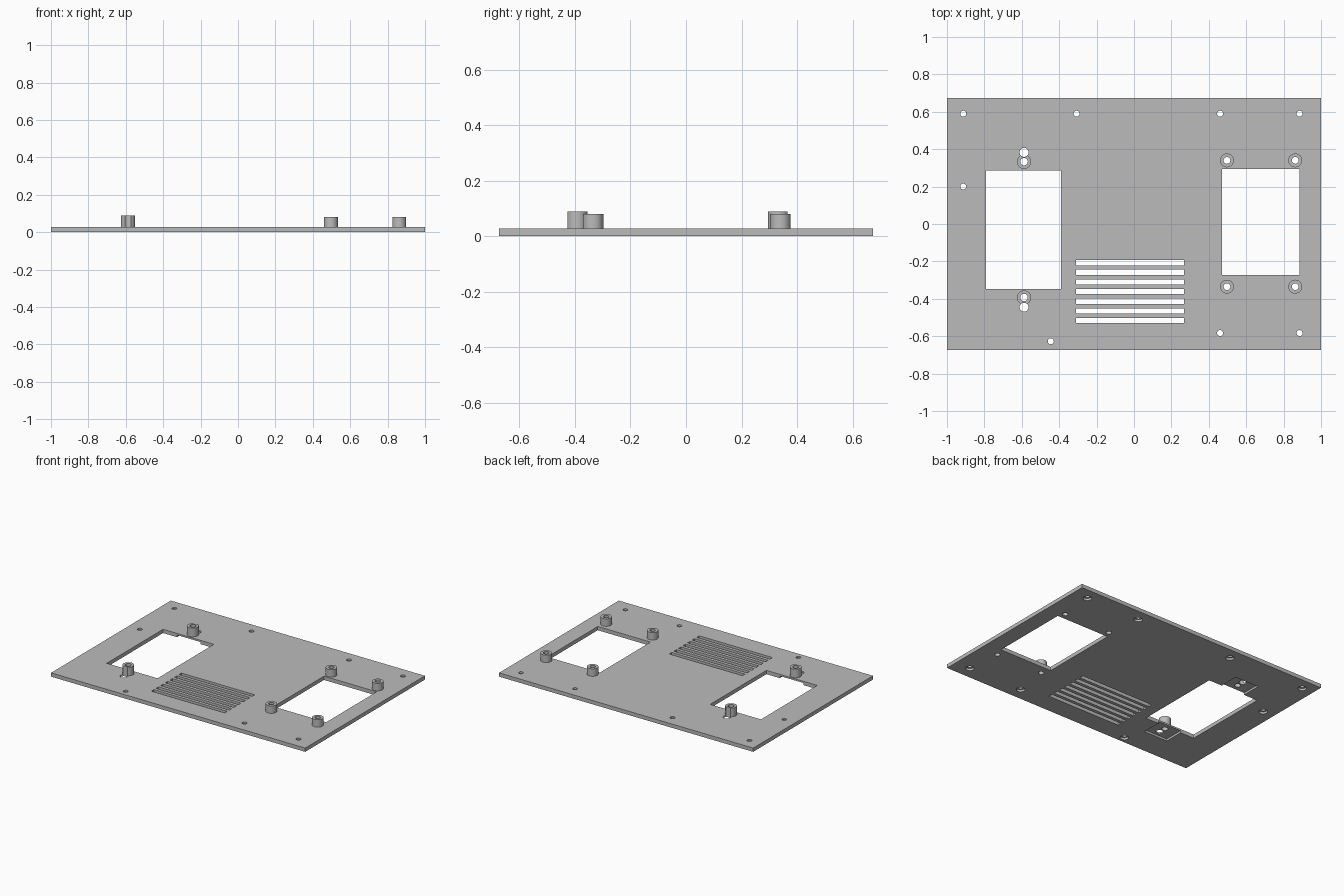
import bpy, bmesh
from mathutils import Matrix

if "Cube" in bpy.data.objects:
    bpy.data.objects.remove(bpy.data.objects["Cube"], do_unlink=True)

HALF_Y = 0.673
THICK = 0.027
RECESS = 0.015
FAN_X = -0.588

grey = bpy.data.materials.new("plain grey")
grey.use_nodes = True
colour = (0.5, 0.5, 0.5, 1)
grey.diffuse_color = colour
grey.node_tree.nodes["Principled BSDF"].inputs["Base Color"].default_value = colour


def add_box(bm, x0, x1, y0, y1, z0, z1):
    m = Matrix.Translation(((x0 + x1) / 2, (y0 + y1) / 2, (z0 + z1) / 2))
    m = m @ Matrix.Diagonal((x1 - x0, y1 - y0, z1 - z0, 1))
    bmesh.ops.create_cube(bm, size=1, matrix=m)


def add_cylinder(bm, x, y, r, z0, z1):
    bmesh.ops.create_cone(bm, cap_ends=True, segments=32, radius1=r, radius2=r,
                          depth=z1 - z0, matrix=Matrix.Translation((x, y, (z0 + z1) / 2)))


def make_object(name, bm):
    mesh = bpy.data.meshes.new(name)
    bm.to_mesh(mesh)
    bm.free()
    mesh.materials.append(grey)
    obj = bpy.data.objects.new(name, mesh)
    bpy.context.scene.collection.objects.link(obj)
    return obj


def cut(obj, cutter):
    bpy.context.view_layer.objects.active = obj
    mod = obj.modifiers.new("cut", 'BOOLEAN')
    mod.operation = 'DIFFERENCE'
    mod.solver = 'EXACT'
    mod.object = cutter
    bpy.ops.object.modifier_apply(modifier=mod.name)


# Post positions: name, x, y, outer radius, bore radius, top
posts = [("left_" + end + side + "_post", x, y, 0.037, 0.018, 0.08)
         for side, x in (("inner", 0.497), ("outer", 0.862))
         for end, y in (("front_", -0.335), ("back_", 0.34))]
posts += [("right_front_post", FAN_X, -0.393, 0.038, 0.02, 0.088),
          ("right_back_post", FAN_X, 0.333, 0.038, 0.02, 0.088)]

# Mounting holes around the edge
holes = [(x, 0.59) for x in (-0.913, -0.307, 0.46, 0.885)]
holes += [(x, -0.583) for x in (0.46, 0.885)]
holes += [(-0.913, 0.2), (-0.445, -0.627)]

# Through cutters: post bores and the relief holes beside the right posts
bm = bmesh.new()
for name, x, y, r, bore, top in posts:
    add_cylinder(bm, x, y, bore, -0.1, 0.2)
for y in (-0.445, 0.383):
    add_cylinder(bm, FAN_X, y, 0.024, -0.1, 0.2)
bores = make_object("bore_cutter", bm)

# Windows, vent slots and mounting holes
bm = bmesh.new()
add_box(bm, -0.79, -0.39, -0.347, 0.286, -0.1, 0.1)
add_box(bm, 0.47, 0.885, -0.272, 0.295, -0.1, 0.1)
for i in range(7):
    y = -0.207 - i * 0.0515
    add_box(bm, -0.31, 0.267, y - 0.014, y + 0.014, -0.1, 0.1)
for x, y in holes:
    add_cylinder(bm, x, y, 0.016, -0.1, 0.1)
openings = make_object("opening_cutter", bm)

# Underside pockets and screw head counterbores
bm = bmesh.new()
add_box(bm, FAN_X - 0.093, FAN_X + 0.093, 0.25, 0.425, -0.1, RECESS)
add_box(bm, FAN_X - 0.093, FAN_X + 0.093, -0.485, -0.31, -0.1, RECESS)
for x, y in holes:
    add_cylinder(bm, x, y, 0.028, -0.1, RECESS)
recesses = make_object("recess_cutter", bm)

# Base plate
bm = bmesh.new()
add_box(bm, -1, 1, -HALF_Y, HALF_Y, 0, THICK)
plate = make_object("base_plate", bm)
for cutter in (openings, recesses, bores):
    cut(plate, cutter)

# Hollow posts
parts = [plate]
for name, x, y, r, bore, top in posts:
    bm = bmesh.new()
    add_cylinder(bm, x, y, r, THICK, top)
    post = make_object(name, bm)
    cut(post, bores)
    parts.append(post)

# Smooth round walls, keep edges sharp
bpy.ops.object.select_all(action='DESELECT')
for obj in parts:
    obj.select_set(True)
bpy.ops.object.shade_smooth_by_angle(angle=0.6)

for cutter in (openings, recesses, bores):
    bpy.data.objects.remove(cutter, do_unlink=True)
